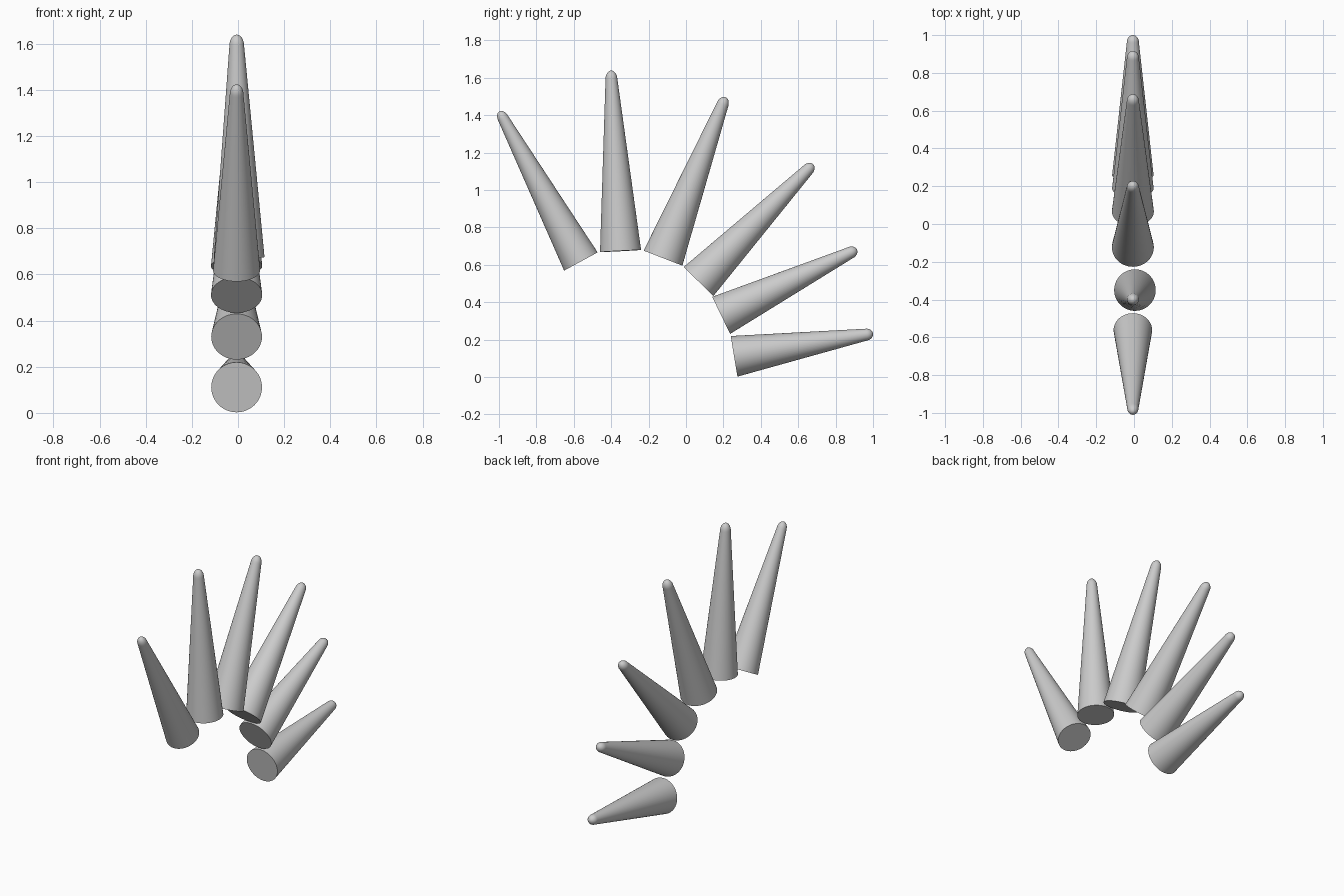
import bpy
import bmesh
import math
from mathutils import Vector

cube = bpy.data.objects.get("Cube")
if cube:
    bpy.data.objects.remove(cube, do_unlink=True)

# Single grey material
grey = bpy.data.materials.new("spike grey")
grey.use_nodes = True
colour = (0.6, 0.6, 0.6, 1)
grey.diffuse_color = colour
grey.node_tree.nodes["Principled BSDF"].inputs["Base Color"].default_value = colour

SIDES = 48
SHOULDER = 0.95     # fraction of the length where the rounded tip begins
TIP_RATIO = 0.29    # tip radius relative to the base radius
DOME_STEPS = 8


def make_spike(name, base, tip, radius):
    """Tapered spike with a flat base and a rounded tip."""
    base, tip = Vector(base), Vector(tip)
    axis = tip - base
    length = axis.length

    # Straight taper followed by an elliptical dome
    rings = [(radius, 0)]
    for i in range(DOME_STEPS):
        a = math.pi / 2 * i / DOME_STEPS
        rings.append((radius * TIP_RATIO * math.cos(a),
                      length * (SHOULDER + (1 - SHOULDER) * math.sin(a))))

    bm = bmesh.new()
    loops = []
    for r, h in rings:
        loops.append([bm.verts.new((r * math.cos(math.tau * k / SIDES),
                                    r * math.sin(math.tau * k / SIDES), h))
                      for k in range(SIDES)])
    for low, high in zip(loops, loops[1:]):
        for k in range(SIDES):
            n = (k + 1) % SIDES
            bm.faces.new((low[k], low[n], high[n], high[k]))
    apex = bm.verts.new((0, 0, length))
    for k in range(SIDES):
        bm.faces.new((loops[-1][k], loops[-1][(k + 1) % SIDES], apex))
    bm.faces.new(loops[0][::-1])

    mesh = bpy.data.meshes.new(name)
    bm.to_mesh(mesh)
    bm.free()
    mesh.materials.append(grey)
    obj = bpy.data.objects.new(name, mesh)
    obj.location = base
    obj.rotation_euler = axis.to_track_quat("Z", "Y").to_euler()
    bpy.context.collection.objects.link(obj)
    return obj


# Fan of spikes from front to back: base centre, tip, base radius
X = -0.006
spikes = [
    make_spike("front_spike", (X, -0.562, 0.618), (X, -0.998, 1.421), 0.102),
    make_spike("upright_spike", (0.005, -0.35, 0.674), (X, -0.401, 1.639), 0.11),
    make_spike("upper_spike", (X, -0.123, 0.636), (X, 0.211, 1.497), 0.111),
    make_spike("middle_spike", (X, 0.067, 0.511), (X, 0.68, 1.138), 0.111),
    make_spike("lower_spike", (X, 0.188, 0.33), (X, 0.914, 0.682), 0.11),
    make_spike("bottom_spike", (X, 0.257, 0.111), (X, 1.0, 0.233), 0.11),
]

# Smooth sides with a crisp base edge
bpy.ops.object.select_all(action="DESELECT")
for obj in spikes:
    obj.select_set(True)
bpy.context.view_layer.objects.active = spikes[0]
bpy.ops.object.shade_smooth_by_angle(angle=math.radians(40))
